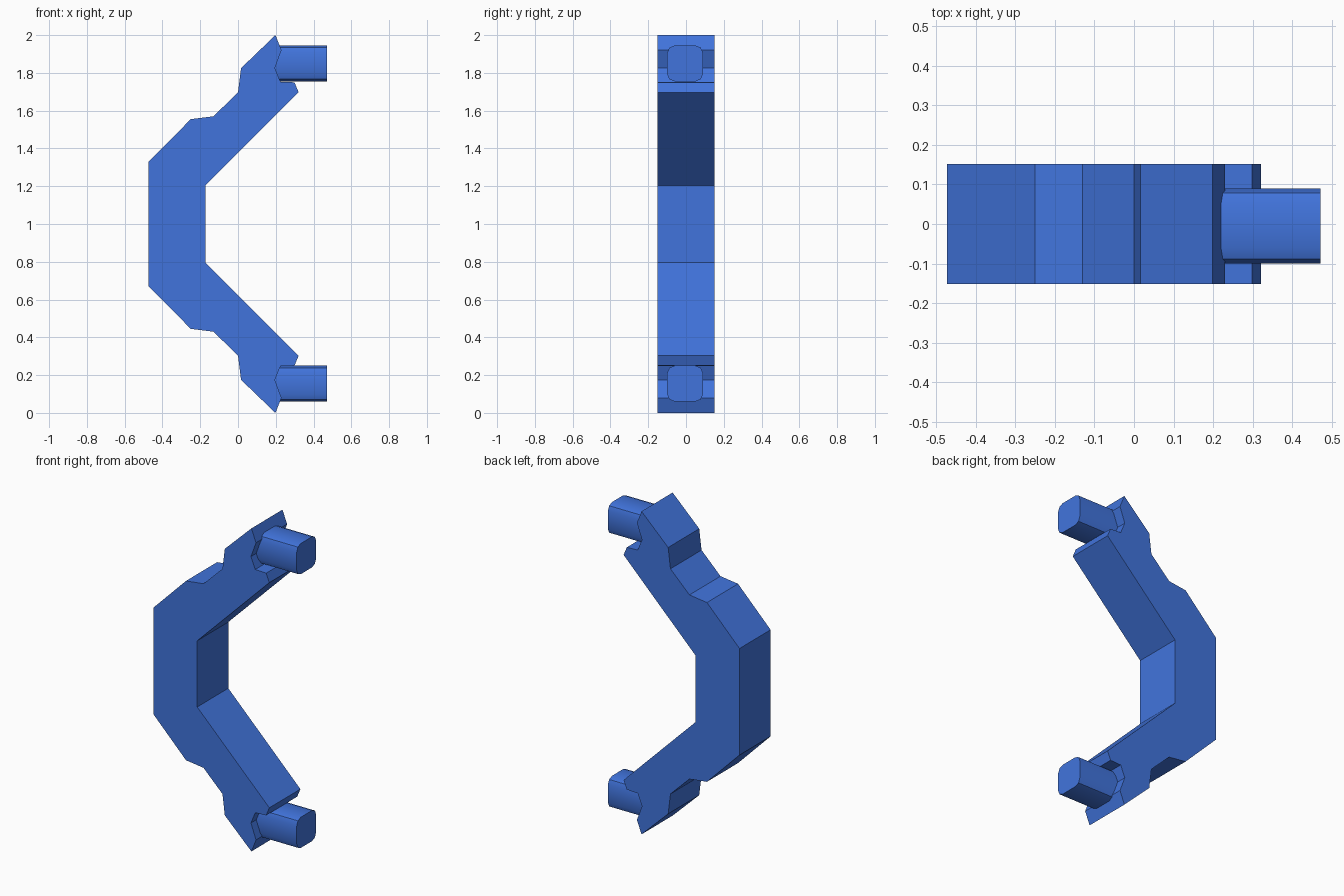
import bpy
import bmesh
import math
from mathutils import Vector

if "Cube" in bpy.data.objects:
    bpy.data.objects.remove(bpy.data.objects["Cube"], do_unlink=True)

blue = bpy.data.materials.new("blue")
blue.use_nodes = True
colour = (0.053, 0.175, 0.72, 1)
blue.diffuse_color = colour
blue.node_tree.nodes["Principled BSDF"].inputs["Base Color"].default_value = colour


def prism(name, outline, travel):
    """Extrude a flat outline of 3D points along a vector."""
    bm = bmesh.new()
    face = bm.faces.new([bm.verts.new(p) for p in outline])
    result = bmesh.ops.extrude_face_region(bm, geom=[face], use_keep_orig=True)
    moved = [v for v in result["geom"] if isinstance(v, bmesh.types.BMVert)]
    bmesh.ops.translate(bm, verts=moved, vec=Vector(travel))
    bmesh.ops.recalc_face_normals(bm, faces=bm.faces[:])
    mesh = bpy.data.meshes.new(name)
    bm.to_mesh(mesh)
    bm.free()
    mesh.materials.append(blue)
    obj = bpy.data.objects.new(name, mesh)
    bpy.context.collection.objects.link(obj)
    return obj


# Handle body: upper half of the outline, mirrored about mid height
upper = [(-0.473, 1.33), (-0.25, 1.555), (-0.13, 1.57), (0.0, 1.697),
         (0.016, 1.825), (0.198, 2.0), (0.23, 1.92), (0.195, 1.825),
         (0.225, 1.753), (0.299, 1.75), (0.321, 1.697), (-0.173, 1.205)]
outline = upper + [(x, 2 - z) for x, z in reversed(upper)]
half_depth = 0.152
prism("handle_body", [(x, -half_depth, z) for x, z in outline],
      (0, 2 * half_depth, 0))

# Mounting pegs: square bars with rounded long edges
half, radius = 0.095, 0.04
section = []
for corner in range(4):
    middle = math.radians(45 + 90 * corner)
    cy = math.copysign(half - radius, math.cos(middle))
    cz = math.copysign(half - radius, math.sin(middle))
    for step in (-1, 0, 1):
        a = middle + step * math.pi / 4
        section.append((cy + radius * math.cos(a), cz + radius * math.sin(a)))

for name, height in (("upper_peg", 1.85), ("lower_peg", 0.155)):
    peg = prism(name, [(0.17, y - 0.005, z + height) for y, z in section],
                (0.302, 0, 0))
    bpy.ops.object.select_all(action="DESELECT")
    peg.select_set(True)
    bpy.context.view_layer.objects.active = peg
    bpy.ops.object.shade_smooth_by_angle(angle=math.radians(30))
